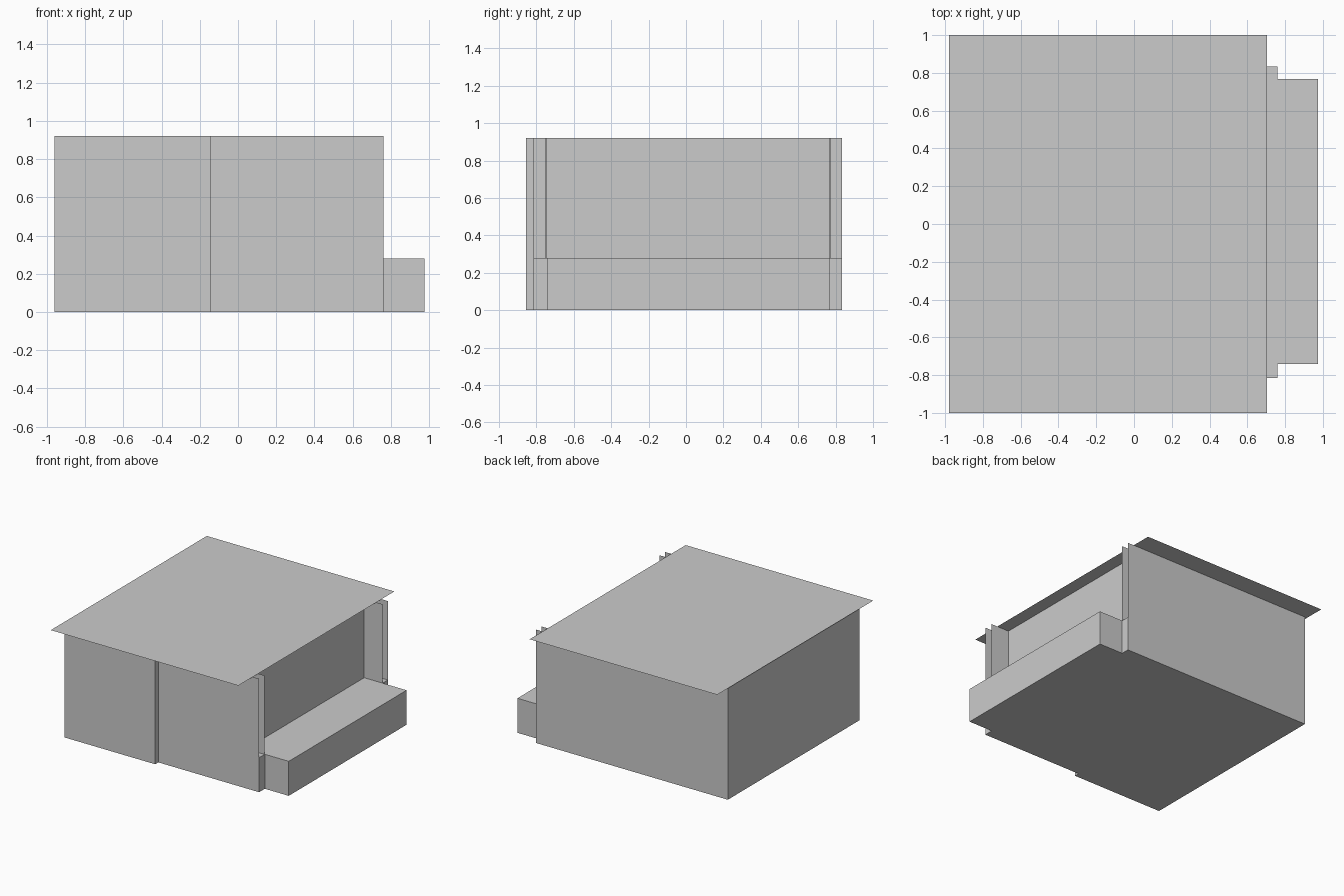
import bpy

if "Cube" in bpy.data.objects:
    bpy.data.objects.remove(bpy.data.objects["Cube"])

TOP, DECK = 0.92, 0.28


def add_mesh(name, verts, faces):
    mesh = bpy.data.meshes.new(name)
    mesh.from_pydata(verts, [], faces)
    mesh.update()
    obj = bpy.data.objects.new(name, mesh)
    bpy.context.collection.objects.link(obj)
    return obj


def walls(name, path, z0, z1):
    """Upright sheets along an open path; they face the right of travel."""
    n = len(path)
    verts = [(x, y, z) for z in (z0, z1) for x, y in path]
    faces = [(i, i + 1, n + i + 1, n + i) for i in range(n - 1)]
    return add_mesh(name, verts, faces)


def slab(name, outline, z, down=False):
    """Flat single-sided polygon at height z."""
    order = list(range(len(outline)))
    return add_mesh(name, [(x, y, z) for x, y in outline],
                    [order[::-1] if down else order])


def rect(x0, x1, y0, y1):
    return [(x0, y0), (x1, y0), (x1, y1), (x0, y1)]


# Outer walls, with the small forward step in the front
outer = [(0.76, 0.835), (-0.96, 0.835), (-0.96, -0.855),
         (-0.145, -0.855), (-0.145, -0.815), (0.76, -0.815)]
walls("outer_walls", outer, 0, TOP)

# Porch platform: sides, top deck and the shared floor
porch = [(0.76, -0.815), (0.76, -0.742), (0.975, -0.742),
         (0.975, 0.768), (0.76, 0.768), (0.76, 0.835)]
walls("porch_sides", porch, 0, DECK)
slab("porch_deck", [(0.595, 0.835), (0.595, -0.815)] + porch, DECK)
slab("floor", outer + porch[1:-1], 0, down=True)

# Recessed porch wall with its returns, open between the paired sheets
walls("porch_recess", [(0.76, -0.745), (0.595, -0.745),
                       (0.595, 0.768), (0.76, 0.768)], DECK, TOP)

# Hidden posts inside the long walls, touching the roof
for x in (-0.54, 0.125):
    for side, y in (("front", -0.855 if x < -0.145 else -0.815), ("back", 0.835)):
        y0, y1 = sorted((y, y + (0.065 if side == "front" else -0.065)))
        ring = rect(x - 0.05, x + 0.05, y0, y1)
        path = [ring[i] for i in ((1, 2, 3, 0) if side == "front" else (3, 0, 1, 2))]
        walls(side + "_post", path, 0, TOP)

# Thin overhanging flat roof
slab("roof", rect(-0.98, 0.703, -1, 1), TOP)
